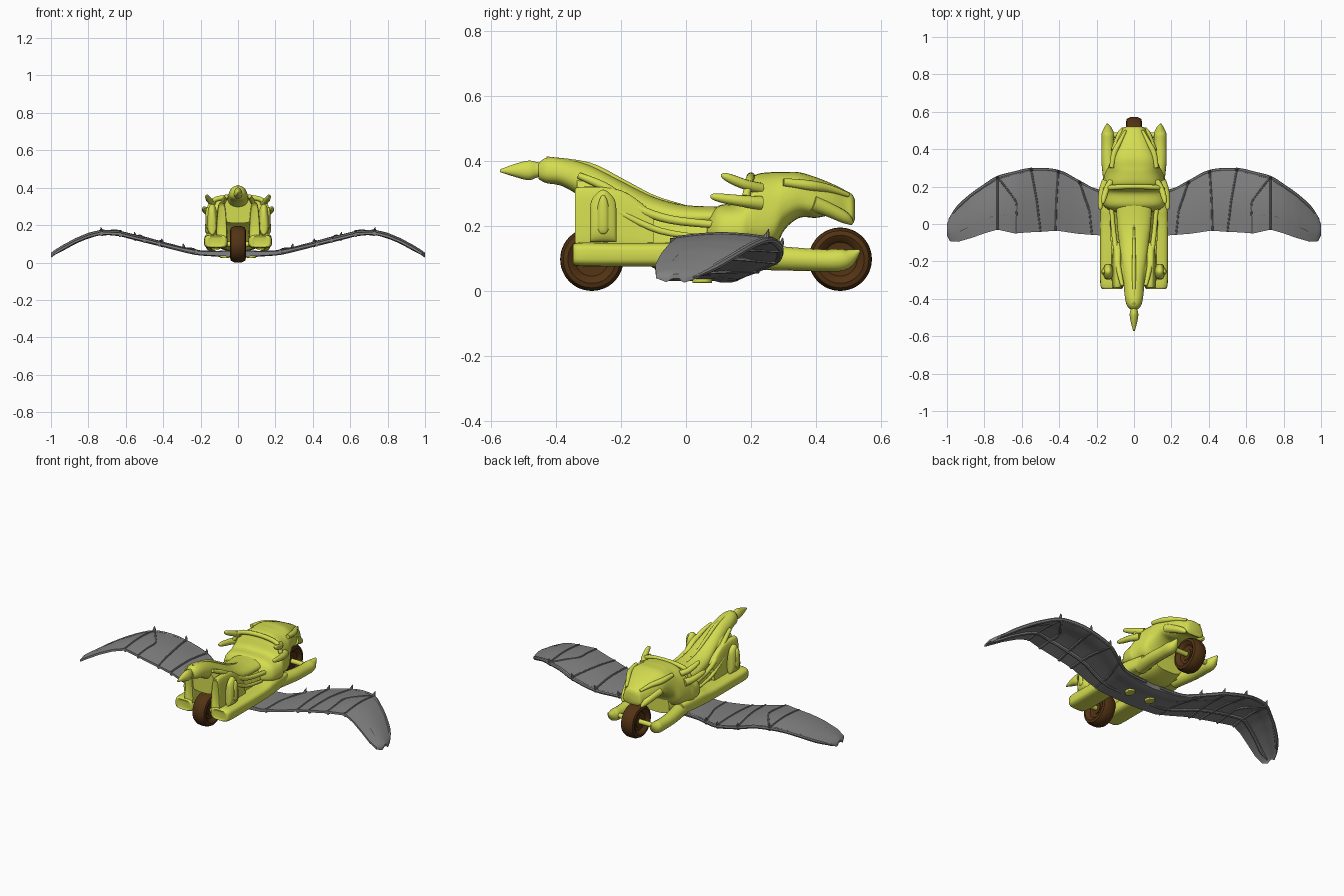
import bpy, bmesh, math
from mathutils import Vector


def material(name, rgb):
    m = bpy.data.materials.new(name)
    m.diffuse_color = (*rgb, 1)
    return m


YELLOW = material("lime yellow", (0.66, 0.72, 0.08))
GREY = material("wing grey", (0.22, 0.22, 0.22))
BROWN = material("tyre brown", (0.085, 0.033, 0.007))


def spline(rows, steps):
    """Catmull-Rom interpolation of a table of rows."""
    out = []
    for i in range(len(rows) - 1):
        a, b = rows[max(i - 1, 0)], rows[i]
        c, d = rows[i + 1], rows[min(i + 2, len(rows) - 1)]
        for k in range(steps):
            t = k / steps
            out.append([0.5 * (2 * q + (r - p) * t + (2 * p - 5 * q + 4 * r - s) * t * t
                               + (3 * q - p - 3 * r + s) * t ** 3)
                        for p, q, r, s in zip(a, b, c, d)])
    return out + [list(rows[-1])]


def skin(name, rings, mat, closed=False):
    """Bridge a list of equal point rings into one solid."""
    bm = bmesh.new()
    vs = [[bm.verts.new(p) for p in r] for r in rings]
    n = len(vs[0])
    pairs = list(zip(vs, vs[1:])) + ([(vs[-1], vs[0])] if closed else [])
    for a, b in pairs:
        for j in range(n):
            bm.faces.new((a[j], a[(j + 1) % n], b[(j + 1) % n], b[j]))
    if not closed:
        bm.faces.new(vs[0])
        bm.faces.new(vs[-1])
    bmesh.ops.recalc_face_normals(bm, faces=bm.faces)
    me = bpy.data.meshes.new(name)
    bm.to_mesh(me)
    bm.free()
    me.materials.append(mat)
    ob = bpy.data.objects.new(name, me)
    bpy.context.collection.objects.link(ob)
    return ob


def hull(name, rows, mat=YELLOW, power=2.8, cx=0, steps=5):
    """Loft along y; rows are y, bottom half width, top half width, bottom z, top z."""
    rings = []
    for y, wb, wt, zb, zt in spline(rows, steps):
        ring = []
        for k in range(32):
            a = 2 * math.pi * k / 32
            c, s = math.cos(a), math.sin(a)
            u = math.copysign(abs(c) ** (2 / power), c)
            v = math.copysign(abs(s) ** (2 / power), s)
            w = wb + (wt - wb) * (v + 1) / 2
            ring.append((cx + u * w, y, (zb + zt) / 2 + v * (zt - zb) / 2))
        rings.append(ring)
    return skin(name, rings, mat)


def tube(name, pts, mat=YELLOW, sides=12, steps=4):
    """Tapered round bar; points are x, y, z, radius."""
    pts = spline(pts, steps)
    rings = []
    for i, (x, y, z, r) in enumerate(pts):
        t = Vector(pts[min(i + 1, len(pts) - 1)][:3]) - Vector(pts[max(i - 1, 0)][:3])
        q = t.to_track_quat('Z', 'Y')
        rings.append([Vector((x, y, z)) + q @ Vector((r * math.cos(a), r * math.sin(a), 0))
                      for a in (2 * math.pi * k / sides for k in range(sides))])
    return skin(name, rings, mat)


def pair(name, pts, mat=YELLOW, **kw):
    for side, s in (("left", -1), ("right", 1)):
        tube(f"{side}_{name}", [(s * x, y, z, r) for x, y, z, r in pts], mat, **kw)


# main body between the wheels
hull("body", [(-.335, .10, .06, .21, .36), (-.25, .115, .055, .21, .355),
              (-.18, .12, .06, .15, .32), (-.1, .12, .07, .07, .28), (0, .12, .08, .06, .258),
              (.1, .13, .09, .06, .255), (.2, .13, .10, .06, .255), (.29, .10, .08, .08, .20)])

# tail ridge running down into the seat
hull("tail_and_seat", [(-.455, .025, .02, .345, .392), (-.43, .045, .035, .332, .41),
                       (-.38, .055, .045, .322, .408), (-.3, .062, .05, .28, .388),
                       (-.2, .072, .06, .25, .338), (-.1, .088, .07, .2, .289),
                       (0, .10, .08, .2, .264), (.12, .10, .09, .2, .26)], power=2.2)
hull("tail_tip", [(-.573, .004, .003, .366, .374), (-.53, .018, .014, .352, .39),
                  (-.485, .026, .02, .341, .401), (-.455, .02, .016, .35, .396),
                  (-.42, .02, .016, .35, .395)], power=2)
tube("tail_spine", [(0, -.43, .408, .006), (0, -.3, .386, .01), (0, -.2, .337, .01),
                    (0, -.1, .287, .008), (0, 0, .26, .004)])

# head with shoulders, cowl and snout
hull("head", [(.065, .13, .10, .15, .22), (.10, .175, .15, .13, .262), (.165, .188, .165, .12, .275),
              (.195, .187, .15, .12, .325), (.215, .185, .14, .12, .358), (.27, .175, .125, .13, .366),
              (.305, .15, .12, .19, .366), (.35, .132, .11, .225, .365), (.40, .125, .09, .225, .350),
              (.45, .10, .07, .232, .330), (.49, .077, .052, .218, .310), (.512, .068, .045, .207, .297),
              (.52, .05, .03, .22, .28)])
tube("cowl_rim", [(-.155, .185, .29, .012), (-.12, .195, .338, .013), (0, .2, .352, .013),
                  (.12, .195, .338, .013), (.155, .185, .29, .012)], steps=6)
pair("upper_horn", [(.12, .23, .315, .018), (.145, .19, .325, .016), (.158, .15, .34, .015),
                    (.165, .12, .353, .011), (.165, .108, .356, .004)])
pair("lower_horn", [(.15, .23, .27, .022), (.17, .18, .276, .018), (.178, .12, .284, .015),
                    (.18, .085, .29, .010), (.18, .075, .291, .003)])
pair("cheek_fang", [(.10, .39, .27, .025), (.085, .44, .25, .022), (.068, .49, .225, .018),
                    (.06, .512, .207, .006)])
pair("brow", [(.12, .30, .335, .012), (.105, .38, .325, .016), (.075, .44, .315, .013),
              (.045, .50, .295, .007)])

# side rails, wheel covers and upright pipes
for side, s in (("left", -1), ("right", 1)):
    hull(f"{side}_rail", [(-.345, .03, .03, .09, .13), (-.335, .06, .06, .077, .148),
                          (-.2, .063, .063, .075, .148), (0, .063, .063, .075, .15),
                          (.1, .06, .06, .077, .16), (.25, .04, .04, .08, .15)],
         power=3.5, cx=s * .118)
    hull(f"{side}_wheel_cover", [(-.338, .026, .015, .13, .30), (-.33, .034, .02, .12, .32),
                                 (-.2, .036, .02, .12, .31), (-.1, .036, .02, .12, .24)],
         power=4, cx=s * .088)
    hull(f"{side}_pipe", [(-.296, .012, .008, .15, .25), (-.288, .024, .016, .15, .285),
                          (-.255, .032, .025, .15, .312), (-.222, .024, .016, .15, .285),
                          (-.214, .012, .008, .15, .25)], cx=s * .138, power=2.5)
    hull(f"{side}_pipe_panel", [(-.272, .004, .004, .19, .26), (-.265, .01, .01, .178, .285),
                                (-.255, .012, .012, .175, .296), (-.245, .01, .01, .178, .285),
                                (-.238, .004, .004, .19, .26)], cx=s * .162, power=2.5)
pair("flank_ridge", [(.062, -.33, .355, .01), (.08, -.25, .32, .014), (.095, -.15, .255, .014),
                     (.108, -.05, .22, .013), (.12, .08, .205, .012)])
pair("rear_ridge", [(.09, -.32, .31, .008), (.105, -.2, .24, .010), (.115, -.08, .185, .010),
                    (.12, .05, .165, .008)])

# fork arms holding the wheel at the head end
pair("fork_arm", [(.12, .2, .105, .04), (.138, .33, .098, .036), (.14, .42, .094, .034),
                  (.14, .48, .096, .034), (.14, .51, .108, .022), (.143, .535, .125, .004)], sides=16)

# wheels with recessed hubs, turned around the x axis
PROFILE = [(-.022, .030), (-.024, .052), (-.034, .060), (-.042, .074), (-.038, .088),
           (-.022, .096), (0, .0975), (.022, .096), (.038, .088), (.042, .074),
           (.034, .060), (.024, .052), (.022, .030)]
for name, y in (("tail_wheel", -.29), ("head_wheel", .475)):
    rings = [[(x, y + r * math.cos(a), .0975 + r * math.sin(a)) for x, r in PROFILE]
             for a in (2 * math.pi * k / 48 for k in range(48))]
    skin(name, rings, BROWN, closed=True)
    tube(name + "_hub", [(-.026, y, .0975, .034), (.026, y, .0975, .034)], BROWN, sides=24)
    tube(name + "_axle", [(-.14, y, .0975, .014), (.14, y, .0975, .014)])

# wing stations: x, leading y, trailing y, upper z
STATIONS = [(0, .16, -.06, .062), (.10, .165, -.062, .06), (.20, .18, -.06, .06),
            (.30, .23, -.052, .078), (.41, .285, -.036, .104), (.48, .287, -.04, .122),
            (.55, .294, -.044, .138), (.64, .275, -.05, .160), (.73, .25, -.03, .164),
            (.80, .205, -.05, .147), (.87, .155, -.075, .118), (.94, .09, -.095, .08),
            (.985, .035, -.092, .052), (1.0, .0, -.06, .04)]


def wing_at(x):
    """Leading y, trailing y and upper z at a span position."""
    for a, b in zip(STATIONS, STATIONS[1:]):
        if x <= b[0]:
            t = (x - a[0]) / (b[0] - a[0])
            return [p + (q - p) * t for p, q in zip(a[1:], b[1:])]


def wing_point(x, u):
    """Point on the upper skin; u runs from leading to trailing edge."""
    lead, trail, z = wing_at(abs(x))
    return x, lead + (trail - lead) * u, z + .012 * math.sin(math.pi * u) * min(1, abs(x) * 2)


half = spline(STATIONS, 3)
xs = [-r[0] for r in reversed(half[1:])] + [r[0] for r in half]
rings = []
for x in xs:
    x = max(-1, min(1, x))
    top = [wing_point(x, k / 12) for k in range(13)]
    root = max(0, 1 - abs(x) / .3) * .018
    low = [(px, py, pz - root - (.018 if 0 < k < 4 else .013))
           for k, (px, py, pz) in enumerate(top)]
    rings.append(top + low[::-1])
skin("wings", rings, GREY)

# wing bones, finger ribs and claws
bone_xs = [.05, .2, .3, .41, .55, .64, .73, .8, .87, .94, .99]


def along(xs_, u, dz, r, end):
    out = []
    for i, x in enumerate(xs_):
        px, py, pz = wing_point(x, u)
        out.append((px, py, pz + dz, end if i == len(xs_) - 1 else r))
    return out


pair("wing_leading_bone", along(bone_xs, .015, -.008, .011, .004), GREY, sides=8)
pair("wing_lower_bone", along(bone_xs, .72, -.014, .012, .004), GREY, sides=8)
for i, (xa, xm, xb) in enumerate([(.29, .24, .225), (.405, .415, .42), (.55, .52, .5),
                                  (.73, .63, .63), (.73, .73, .73)]):
    for tag, dz, r in (("upper", 0, .005), ("lower", -.014, .008)):
        rib = [wing_point(x, u) for x, u in ((xa, 0), ((xa + xm) / 2, .25), (xm, .5),
                                             ((xm + xb) / 2, .75), (xb, 1))]
        pair(f"{tag}_wing_rib_{i + 1}", [(x, y, z + dz, r) for x, y, z in rib], GREY, sides=8)
    if i < 4:
        x, y, z = wing_point(xa, 0)
        pair(f"wing_claw_{i + 1}", [(x, y - .01, z - .01, .012), (x, y, z + .008, .008),
                                    (x + .004, y + .004, z + .026, .001)], GREY, sides=8)

# small oval pads under the wing root
for side, s in (("left", -1), ("right", 1)):
    hull(f"{side}_belly_pad", [(.02, .006, .006, .024, .04), (.035, .024, .024, .024, .04),
                               (.065, .024, .024, .024, .04), (.08, .006, .006, .024, .04)],
         cx=s * .07, power=4)

# smooth shading with crisp edges
bpy.ops.object.select_all(action='SELECT')
bpy.context.view_layer.objects.active = bpy.data.objects["body"]
bpy.ops.object.shade_smooth_by_angle(angle=math.radians(40))
